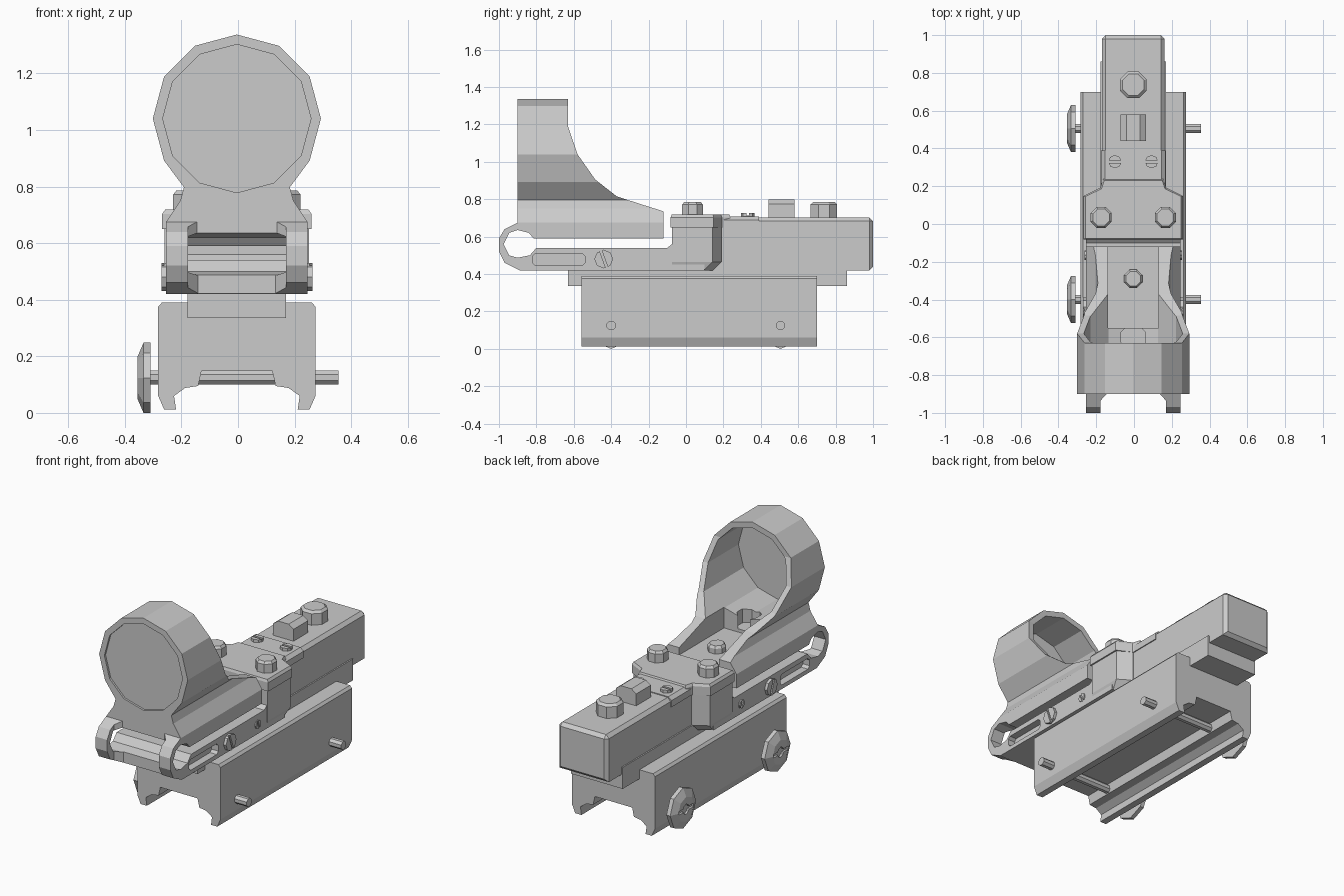
import bpy, bmesh
from math import sin, cos, pi
from mathutils import Matrix

if "Cube" in bpy.data.objects:
    bpy.data.objects.remove(bpy.data.objects["Cube"])

CX = -0.004   # whole body sits slightly left because of the rods


def at(axis, u, v, t):
    return {'x': (t, u, v), 'y': (u, t, v), 'z': (u, v, t)}[axis]


def loft(name, rings):
    """Closed solid through a list of equal-length point rings."""
    bm = bmesh.new()
    vs = [[bm.verts.new(p) for p in r] for r in rings]
    n = len(rings[0])
    bm.faces.new(vs[0])
    bm.faces.new(vs[-1])
    for a, b in zip(vs, vs[1:]):
        for i in range(n):
            j = (i + 1) % n
            bm.faces.new((a[i], a[j], b[j], b[i]))
    bmesh.ops.recalc_face_normals(bm, faces=bm.faces)
    me = bpy.data.meshes.new(name)
    bm.to_mesh(me)
    bm.free()
    ob = bpy.data.objects.new(name, me)
    bpy.context.collection.objects.link(ob)
    return ob


def prism(name, pts, axis, a, b):
    return loft(name, [[at(axis, u, v, t) for u, v in pts] for t in (a, b)])


def box(name, x, y, z):
    return prism(name, [(x[0], y[0]), (x[1], y[0]), (x[1], y[1]), (x[0], y[1])], 'z', *z)


def turned(name, axis, c, profile, n=8, phase=0.0):
    """Turned solid: profile is a list of (radius, position along axis)."""
    return loft(name, [[at(axis, c[0] + r * cos(phase + 2 * pi * i / n),
                           c[1] + r * sin(phase + 2 * pi * i / n), t) for i in range(n)]
                       for r, t in profile])


def apply(ob, kind, **props):
    m = ob.modifiers.new(kind, kind)
    for k, v in props.items():
        setattr(m, k, v)
    bpy.context.view_layer.objects.active = ob
    bpy.ops.object.modifier_apply(modifier=m.name)


def cut(ob, tool, op='DIFFERENCE'):
    tool.hide_render = True
    apply(ob, 'BOOLEAN', object=tool, operation=op, solver='EXACT')
    bpy.data.objects.remove(tool)


def both(half):
    """Complete a right-hand outline with its mirror image."""
    return half + [(-x, y) for x, y in reversed(half)]


# Rail clamp
prism('rail_clamp', both([(.125, .148), (.137, .095), (.183, .088), (.222, .06), (.215, .012),
                          (.257, .012), (.278, .06), (.278, .375), (.265, .39)]), 'y', -.56, .70)

# Cross rods with thumb knobs
for tag, y in (('front', -.40), ('back', .505)):
    turned(tag + '_rod', 'x', (y, .125), [(.026, -.33), (.026, .359)], 8, pi / 8)
    knob = turned(tag + '_knob', 'x', (y, .124),
                  [(.124, -.305), (.124, -.330), (.075, -.351)], 8)
    cut(knob, turned('cutter', 'x', (y, .124), [(.03, -.37), (.03, -.338)], 8))
    cut(knob, box('cutter', (-.37, -.338), (y - .07, y + .07), (.114, .134)))

# Lower block and rear housing
box('lower_block', (-.174, .174), (-.63, .86), (.335, .465))
rear = box('rear_housing', (-.166, .166), (.0, 1.0), (.42, .703))
bm = bmesh.new()
bm.from_mesh(rear.data)
edges = [e for e in bm.edges if all(v.co.y > .9 for v in e.verts)
         or all(v.co.z > .6 for v in e.verts)]
bmesh.ops.bevel(bm, geom=edges, offset=.02, segments=1, affect='EDGES')
bm.to_mesh(rear.data)
bm.free()

# Side arms with front hooks and tray (one side profile)
arms = prism('arms_and_tray', [
    (.10, .42), (-.89, .42), (-.97, .46), (-1, .52), (-1, .59), (-.97, .64), (-.9, .675),
    (-.9, .635), (-.945, .62), (-.975, .56), (-.945, .50), (-.9, .487), (-.835, .50),
    (-.80, .54), (-.10, .54), (-.075, .56), (-.075, .65), (.10, .65)], 'x', -.25, .25)
cut(arms, prism('cutter', both([(.173, -1.1), (.173, -.935), (.137, -.895)]), 'z', .3, .8))
for s in (-1, 1):
    slot = [(-.805, .445), (-.555, .445), (-.54, .46), (-.54, .495), (-.555, .51),
            (-.805, .51), (-.82, .495), (-.82, .46)]
    cut(arms, prism('cutter', slot, 'x', s * .205, s * .3))

# Centre column and cover plate
rings = []
for z, dy, w in ((.42, -.045, .24), (.465, 0, .255), (.66, 0, .255)):
    rings.append([(x, y, z) for x, y in both([(w, -.075), (w, .142 + dy), (.18, .19 + dy)])])
loft('column', rings)
plan = both([(.264, -.082), (.264, .148), (.175, .192), (.16, .238)])
loft('cover_plate', [[(x * k, .07 + (y - .07) * k, z) for x, y in plan]
                     for z, k in ((.65, 1), (.703, 1), (.718, .96))])
prism('step_plate', both([(.172, .65), (.172, .69), (.15, .708)]), 'y', .20, .39)

# Sight hood: front outline cut by a side curve, then hollowed
R, ZC = .297, 1.04
arc = [(R * sin(i * pi / 6), ZC + R * cos(i * pi / 6)) for i in range(5)]
hood_half = arc[1:] + [(.187, .797), (.20, .75), (.25, .675), (.25, .55)]
hood = prism('sight_hood', [arc[0]] + both(hood_half), 'y', -1.0, 0)
side = prism('cutter', [
    (-.9, .635), (-.84, .62), (-.815, .59), (-.12, .59), (-.12, .735), (-.24, .773),
    (-.37, .815), (-.485, .905), (-.58, 1.04), (-.63, 1.187), (-.63, 1.4), (-.9, 1.4)],
    'x', -.5, .5)
cut(hood, side, 'INTERSECT')
cut(hood, turned('cutter', 'y', (0, ZC), [(.262, -1.1), (.262, .1)], 12))
cut(hood, box('cutter', (-.134, .134), (-.55, .1), (.69, .9)))
cut(hood, turned('cutter', 'z', (0, -.60), [(.07, .71), (.07, .9)], 8, pi / 8))
turned('lens', 'y', (0, ZC), [(.264, -.888), (.264, -.87)], 12)

# Adjustment caps: position, radius, base and top height
for name, x, y, r, z0, z1 in (('cap_left', -.17, .035, .06, .70, .785),
                              ('cap_right', .17, .035, .06, .70, .785),
                              ('cap_rear', 0, .737, .077, .69, .786),
                              ('tray_screw', 0, -.29, .052, .68, .735)):
    turned(name, 'z', (x, y), [(r, z0), (r, z1 - .014), (r * .8, z1)], 8, pi / 8)

# Rocker switch
prism('switch', both([(.068, .69), (.068, .775), (.036, .798)]), 'y', .44, .58)

# Slotted screws on the step plate and on both arms
for s in (-1, 1):
    tag = 'left' if s < 0 else 'right'
    top = turned(tag + '_top_screw', 'z', (s * .097, .33), [(.035, .69), (.035, .725)], 8)
    cut(top, box('cutter', (s * .097 - .05, s * .097 + .05), (.323, .337), (.713, .8)))
    for size, y, r, d in (('large', -.44, .05, .267), ('small', -.165, .026, .257)):
        scr = turned(f'{tag}_{size}_side_screw', 'x', (y, .48), [(r, s * .23), (r, s * d)], 8)
        groove = box('cutter', (-.3, .3), (-.006, .006), (-.06, .06))
        groove.data.transform(Matrix.Translation((s * (d + .29), y, .48))
                              @ Matrix.Rotation(.35, 4, 'X'))
        cut(scr, groove)

# Shift everything to the final centre line
for ob in bpy.data.objects:
    ob.data.transform(Matrix.Translation((CX, 0, 0)))
